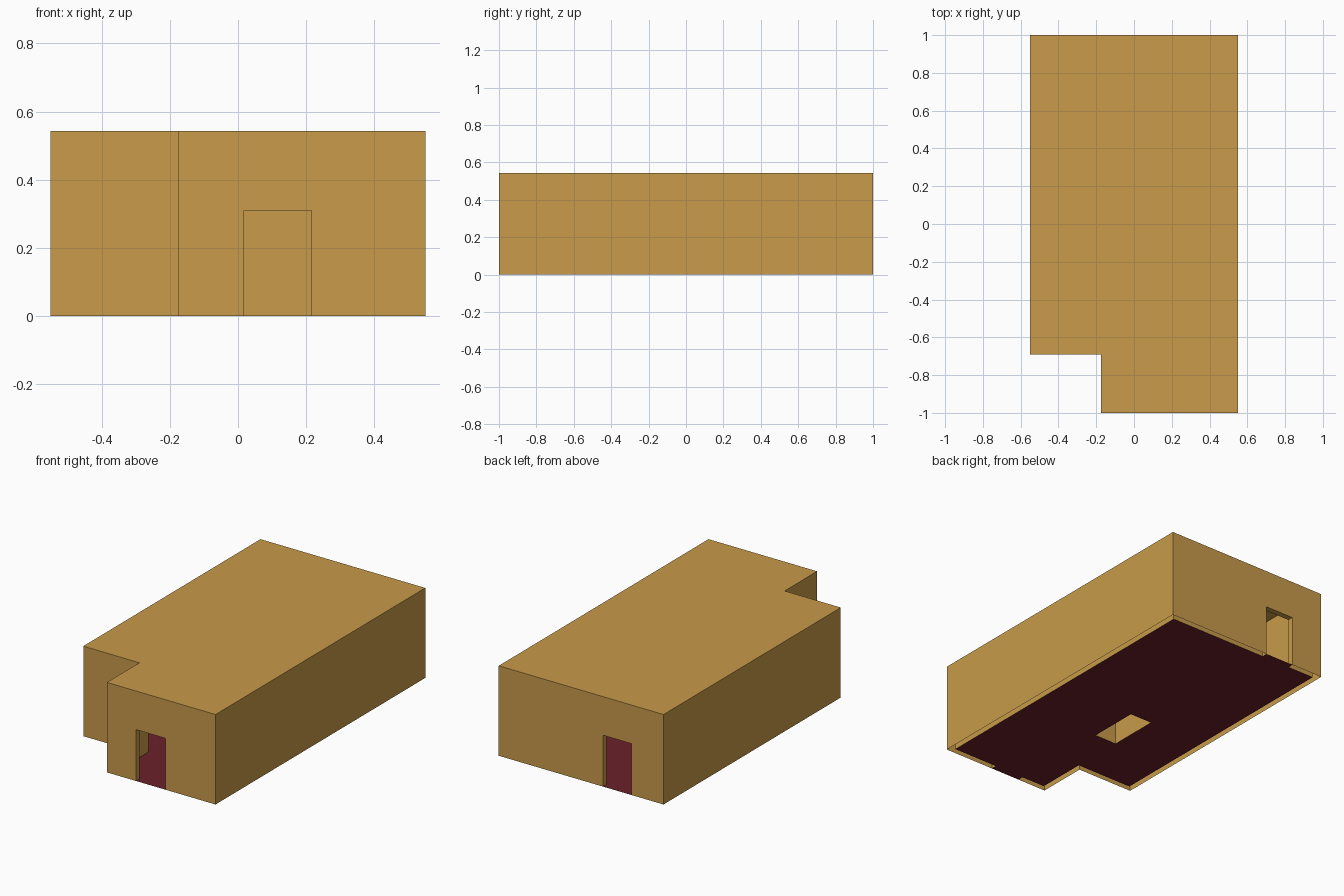
import bpy

if "Cube" in bpy.data.objects:
    bpy.data.objects.remove(bpy.data.objects["Cube"])

H = 0.543          # building height
T = 0.035          # wall thickness
DOOR_H = 0.31
FRONT_DOOR = (0.018, 0.215)
BACK_DOOR = (-0.335, -0.145)
X, Y = 0.55, 1.0
NX, NY = -0.175, -0.69                      # notch corner
CORE = (-0.143, 0.006, -0.333, -0.02)       # hollow column: x0, x1, y0, y1


def material(name, rgb):
    m = bpy.data.materials.new(name)
    m.diffuse_color = (*rgb, 1.0)
    m.use_nodes = True
    m.node_tree.nodes["Principled BSDF"].inputs["Base Color"].default_value = m.diffuse_color
    return m


TAN = material("tan_wall", (0.578, 0.328, 0.069))
MAROON = material("maroon_floor", (0.147, 0.015, 0.024))


def build(name, quads, mat):
    """Make one flat-faced object from a list of polygons."""
    verts, faces = [], []
    for q in quads:
        faces.append(list(range(len(verts), len(verts) + len(q))))
        verts.extend(q)
    me = bpy.data.meshes.new(name)
    me.from_pydata(verts, [], faces)
    me.materials.append(mat)
    ob = bpy.data.objects.new(name, me)
    bpy.context.collection.objects.link(ob)
    return ob


def panel(p, q, z0=0.0, z1=H):
    return [(*p, z0), (*q, z0), (*q, z1), (*p, z1)]


def ring(points, outward=True):
    """Wall sheets along a closed outline, leaving door openings in the end walls."""
    quads = []
    for p, q in zip(points, points[1:] + points[:1]):
        door = None
        if p[1] == q[1] and abs(p[1]) > 0.9:
            door = FRONT_DOOR if p[1] < 0 else BACK_DOOR
        if door:
            a, b = door if q[0] > p[0] else door[::-1]
            pa, pb = (a, p[1]), (b, p[1])
            quads += [panel(p, pa), panel(pa, pb, DOOR_H), panel(pb, q)]
        else:
            quads.append(panel(p, q))
    return quads if outward else [f[::-1] for f in quads]


def outline(t):
    return [(-X + t, NY + t), (NX + t, NY + t), (NX + t, -Y + t),
            (X - t, -Y + t), (X - t, Y - t), (-X + t, Y - t)]


# Outer and inner wall sheets, open underneath
build("outer_walls", ring(outline(0)), TAN)
build("inner_walls", ring(outline(T), outward=False), TAN)

# Hollow column in the middle of the room
cx0, cx1, cy0, cy1 = CORE
build("core_column", ring([(cx0, cy0), (cx1, cy0), (cx1, cy1), (cx0, cy1)]), TAN)

# Roof
build("roof", [[(x, y, H) for x, y in outline(0)]], TAN)

# Door reveals: two jambs and a lintel each
for name, (a, b), y0, y1 in (("front_door_reveal", FRONT_DOOR, -Y, -Y + T),
                             ("back_door_reveal", BACK_DOOR, Y - T, Y)):
    build(name, [panel((a, y1), (a, y0), 0, DOOR_H)[::-1],
                 panel((b, y0), (b, y1), 0, DOOR_H)[::-1],
                 [(a, y0, DOOR_H), (a, y1, DOOR_H), (b, y1, DOOR_H), (b, y0, DOOR_H)]], TAN)


# Floor: grid cells inside the room or doorways, around the column
def is_floor(x, y):
    if cx0 < x < cx1 and cy0 < y < cy1:
        return False
    if y < -Y + T:
        return FRONT_DOOR[0] < x < FRONT_DOOR[1]
    if y > Y - T:
        return BACK_DOOR[0] < x < BACK_DOOR[1]
    return abs(x) < X - T and (x > NX + T or y > NY + T)


xs = sorted({-X + T, X - T, NX + T, cx0, cx1, *FRONT_DOOR, *BACK_DOOR})
ys = sorted({-Y, -Y + T, NY + T, cy0, cy1, Y - T, Y})
cells = []
for x0, x1 in zip(xs, xs[1:]):
    for y0, y1 in zip(ys, ys[1:]):
        if is_floor((x0 + x1) / 2, (y0 + y1) / 2):
            cells.append([(x0, y0, 0), (x1, y0, 0), (x1, y1, 0), (x0, y1, 0)])
build("floor", cells, MAROON)
